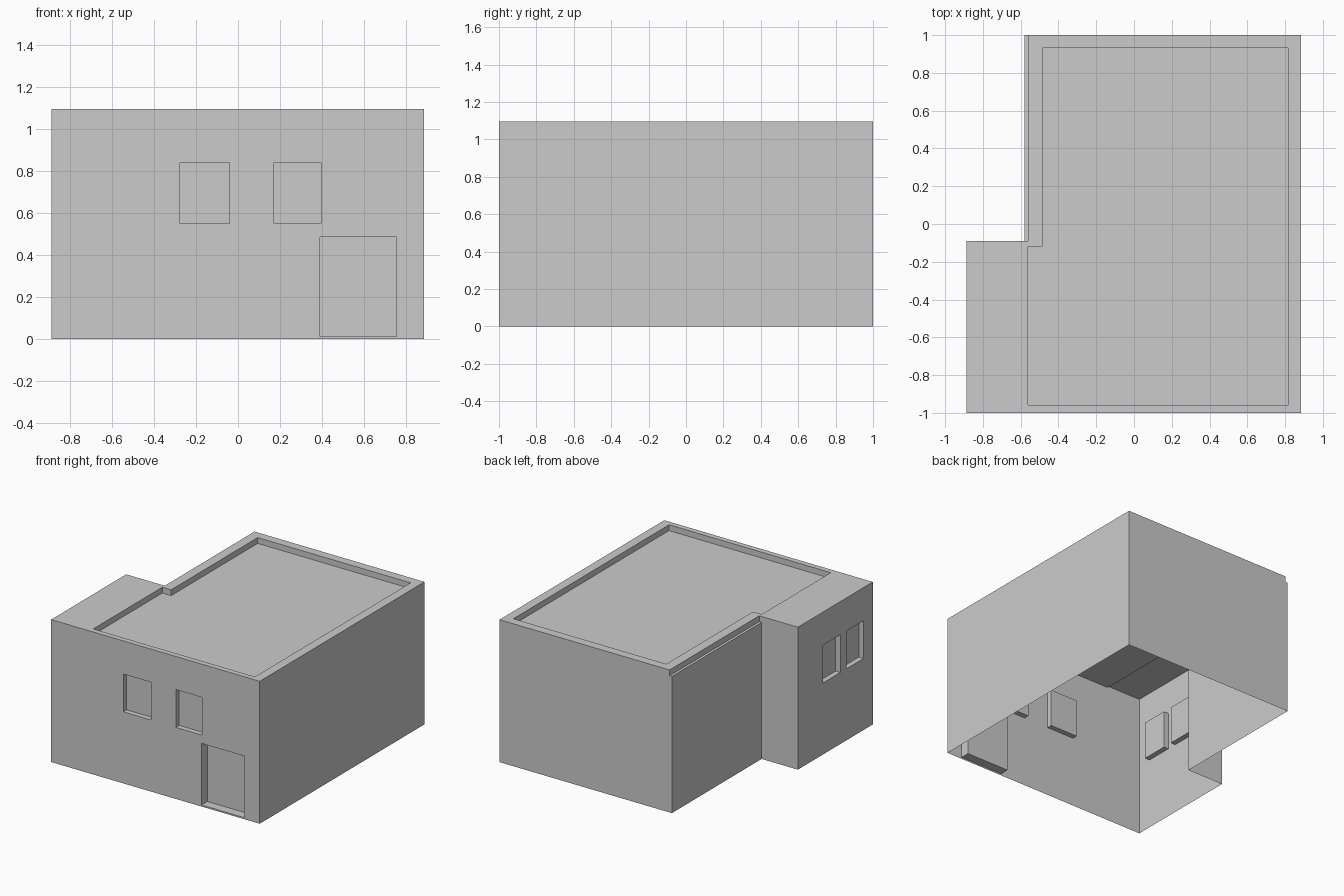
import bpy, bmesh

if "Cube" in bpy.data.objects:
    bpy.data.objects.remove(bpy.data.objects["Cube"])

H = 1.095                       # roof height
X0, XS, XR, X1 = -0.888, -0.58, -0.56, 0.885
Y0, YW, Y1 = -1.0, -0.09, 1.0
DROP = 0.045                    # parapet depth

bm = bmesh.new()


def sheet(us, vs, point, depth=lambda u, v: 0):
    """Panel of grid cells; each cell sits at its own depth (None = no cell)."""
    us, vs = sorted(set(us)), sorted(set(vs))

    def quad(*uvd):
        bm.faces.new([bm.verts.new(point(*p)) for p in uvd])

    cell = {(i, j): depth((us[i] + us[i + 1]) / 2, (vs[j] + vs[j + 1]) / 2)
            for i in range(len(us) - 1) for j in range(len(vs) - 1)}
    for (i, j), d in cell.items():
        if d is None:
            continue
        a, b, c, e = us[i], us[i + 1], vs[j], vs[j + 1]
        quad((a, c, d), (b, c, d), (b, e, d), (a, e, d))
        # step faces towards neighbouring cells at another depth
        n = cell.get((i + 1, j))
        if n is not None and n != d:
            quad((b, c, d), (b, e, d), (b, e, n), (b, c, n))
        n = cell.get((i, j + 1))
        if n is not None and n != d:
            quad((a, e, d), (b, e, d), (b, e, n), (a, e, n))


def wall_with_openings(u0, u1, openings, point):
    us = [u0, u1] + [u for o in openings for u in o[:2]]
    vs = [0, H] + [v for o in openings for v in o[2:4]]

    def depth(u, v):
        for a, b, c, e, d in openings:
            if a < u < b and c < v < e:
                return d
        return 0
    sheet(us, vs, point, depth)


# Front wall: two windows and a door (u0, u1, z0, z1, depth)
wall_with_openings(X0, X1, [(-0.275, -0.04, 0.55, 0.84, 0.04),
                            (0.172, 0.395, 0.55, 0.84, 0.04),
                            (0.39, 0.755, 0.012, 0.485, 0.07)],
                   lambda u, v, d: (u, Y0 + d, v))

# Left wing wall: two windows
wall_with_openings(Y0, YW, [(-0.888, -0.68, 0.55, 0.84, 0.04),
                            (-0.605, -0.397, 0.55, 0.84, 0.04)],
                   lambda u, v, d: (X0 + d, u, v))

# Plain walls: right side, wing back, main left side
sheet([Y0, Y1], [0, H], lambda u, v, d: (X1, u, v))
sheet([X0, XS], [0, H], lambda u, v, d: (u, YW, v))
sheet([YW, Y1], [0, H - DROP], lambda u, v, d: (XS, u, v))

# Back wall, notched at the ledge
sheet([XS, XR, X1], [0, H - DROP, H], lambda u, v, d: (u, Y1, v),
      lambda u, v: None if u < XR and v > H - DROP else 0)


# Roof: parapet rim, sunken deck and the narrow ledge on the left
def roof_depth(x, y):
    if y > YW and x < XS:
        return None
    if y > YW and x < XR:
        return DROP
    left = XR if y < -0.12 else -0.485
    return DROP if left < x < 0.815 and -0.958 < y < 0.932 else 0


sheet([X0, XS, XR, -0.485, 0.815, X1], [Y0, -0.958, -0.12, YW, 0.932, Y1],
      lambda u, v, d: (u, v, H - d), roof_depth)

# Weld the panels into one open-bottomed shell
bmesh.ops.remove_doubles(bm, verts=bm.verts, dist=1e-4)
bmesh.ops.recalc_face_normals(bm, faces=bm.faces)
mesh = bpy.data.meshes.new("house_shell")
bm.to_mesh(mesh)
bm.free()
bpy.context.collection.objects.link(bpy.data.objects.new("house_shell", mesh))
